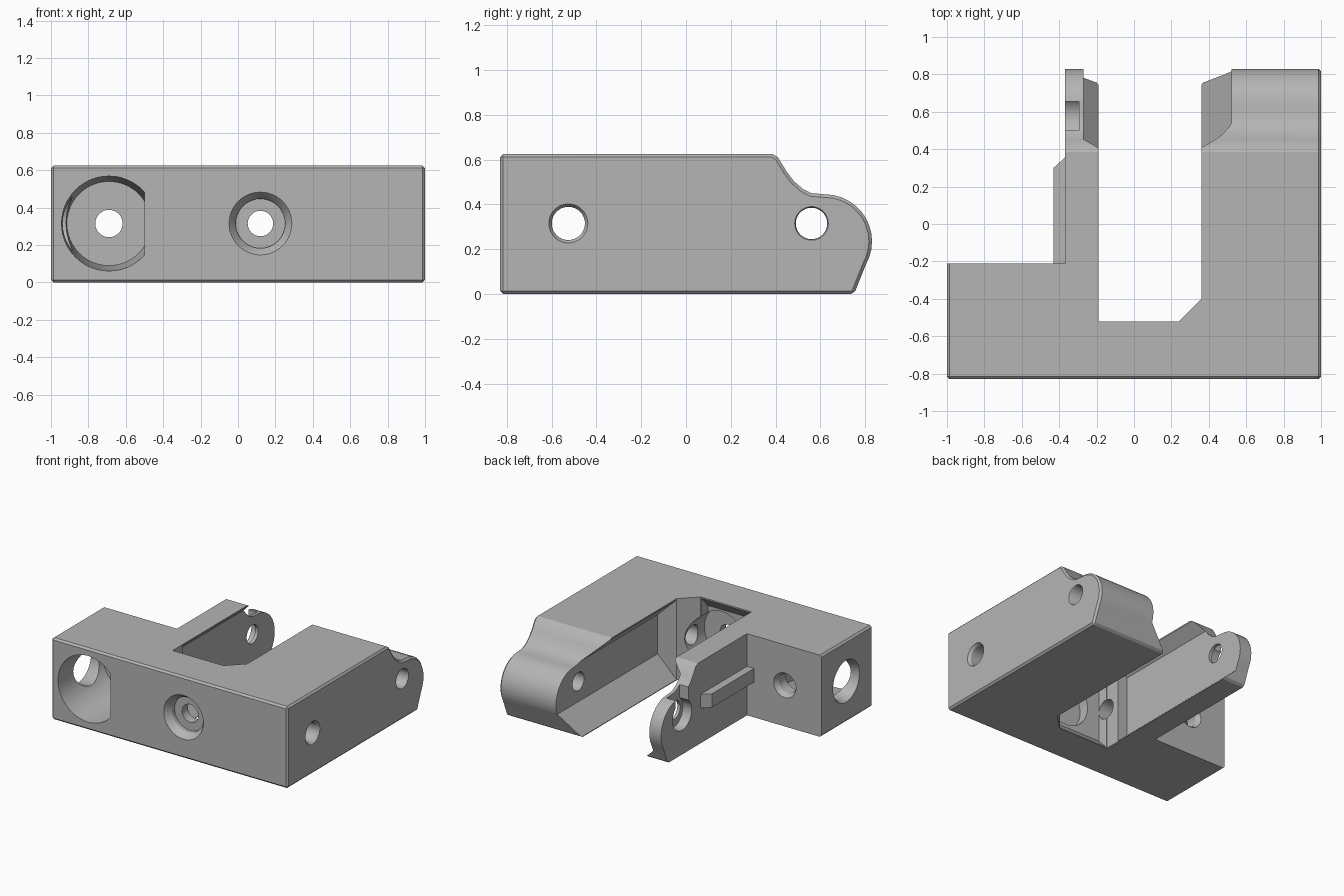
import bpy, bmesh, math
from mathutils import Vector

cube = bpy.data.objects.get("Cube")
if cube:
    bpy.data.objects.remove(cube, do_unlink=True)

grey = bpy.data.materials.new("plain_grey")
grey.use_nodes = True
grey.diffuse_color = (0.46, 0.46, 0.46, 1)
grey.node_tree.nodes["Principled BSDF"].inputs["Base Color"].default_value = (0.46, 0.46, 0.46, 1)


def finish(bm, name):
    bmesh.ops.recalc_face_normals(bm, faces=bm.faces[:])
    mesh = bpy.data.meshes.new(name)
    bm.to_mesh(mesh)
    bm.free()
    obj = bpy.data.objects.new(name, mesh)
    mesh.materials.append(grey)
    bpy.context.collection.objects.link(obj)
    return obj


def prism(name, points, axis, lo, hi, bevel=0):
    """Extrude a profile along one axis; points hold the other two coordinates in order."""
    bm = bmesh.new()

    def place(p, t):
        c = list(p)
        c.insert(axis, t)
        return bm.verts.new(c)
    face = bm.faces.new([place(p, lo) for p in points])
    out = bmesh.ops.extrude_face_region(bm, geom=[face])
    step = Vector((0, 0, 0))
    step[axis] = hi - lo
    bmesh.ops.translate(bm, vec=step, verts=[v for v in out["geom"] if isinstance(v, bmesh.types.BMVert)])
    bmesh.ops.recalc_face_normals(bm, faces=bm.faces[:])
    if bevel:
        sharp = [e for e in bm.edges if e.calc_face_angle(0) > math.radians(50)]
        bmesh.ops.bevel(bm, geom=sharp, offset=bevel, segments=1, affect='EDGES')
    return finish(bm, name)


def box(name, x, y, z):
    return prism(name, [(x[0], y[0]), (x[1], y[0]), (x[1], y[1]), (x[0], y[1])], 2, *z)


def lathe(name, origin, direction, rings, flat_x=None):
    """Turned solid from (distance, radius) rings, optionally cut flat at one x."""
    bm = bmesh.new()
    turn = Vector(direction).to_track_quat('Z', 'Y')
    n = 48
    loops = []
    for d, r in rings:
        loops.append([bm.verts.new(Vector(origin) + turn @ Vector(
            (r * math.cos(math.tau * i / n), r * math.sin(math.tau * i / n), d))) for i in range(n)])
    for a, b in zip(loops, loops[1:]):
        for i in range(n):
            bm.faces.new((a[i], a[(i + 1) % n], b[(i + 1) % n], b[i]))
    bm.faces.new(loops[0])
    bm.faces.new(loops[-1])
    if flat_x is not None:
        geom = bm.verts[:] + bm.edges[:] + bm.faces[:]
        bmesh.ops.bisect_plane(bm, geom=geom, plane_co=(flat_x, 0, 0), plane_no=(1, 0, 0), clear_outer=True)
        bmesh.ops.holes_fill(bm, edges=[e for e in bm.edges if e.is_boundary])
    return finish(bm, name)


def modify(body, tool, operation='DIFFERENCE'):
    mod = body.modifiers.new("cut", 'BOOLEAN')
    mod.operation = operation
    mod.solver = 'EXACT'
    mod.object = tool
    bpy.context.view_layer.objects.active = body
    bpy.ops.object.modifier_apply(modifier=mod.name)
    bpy.data.objects.remove(tool, do_unlink=True)


# Body: side profile with a rounded ear at the back
ear = [(0.62 + 0.21 * math.cos(a), 0.235 + 0.21 * math.sin(a))
       for a in (math.radians(-30 + 10 * i) for i in range(13))]
swoop = [(0.56, 0.45), (0.52, 0.47), (0.48, 0.505), (0.45, 0.545), (0.41, 0.61), (0.385, 0.625)]
profile = [(-0.83, 0), (0.75, 0)] + ear + swoop + [(-0.83, 0.625)]
body = prism("bracket_body", profile, 0, -1, 1, bevel=0.014)

# Rear notch beside the left-hand fin, and the open slot between the arms
modify(body, box("notch", (-1.2, -0.37), (-0.21, 1), (-0.2, 1)))
slot = [(-0.19, -0.52), (0.24, -0.52), (0.36, -0.4), (0.36, 1), (-0.19, 1)]
modify(body, prism("slot", slot, 2, -0.2, 1))

# Undercut channels with sloped lips in the arms and the front wall
arms = [(-0.19, 0.005), (0.36, 0.005), (0.52, 0.16), (0.52, 0.46),
        (0.36, 0.615), (-0.19, 0.615), (-0.27, 0.54), (-0.27, 0.08)]
modify(body, prism("arm_channel", arms, 1, -0.4, 1))
wall = [(-0.35, 0.005), (-0.52, 0.005), (-0.6, 0.09), (-0.6, 0.53), (-0.52, 0.615), (-0.35, 0.615)]
modify(body, prism("wall_channel", wall, 0, -0.185, 0.235))

# Large front bore with a flat side, and its small rear screw hole
modify(body, lathe("front_bore", (-0.69, -0.9, 0.315), (0, 1, 0),
                   [(0, 0.256), (0.45, 0.24), (0.57, 0.225)], flat_x=-0.5))
modify(body, lathe("rear_hole", (-0.69, -0.5, 0.315), (0, 1, 0),
                   [(0, 0.073), (0.255, 0.073), (0.3, 0.1)]))

# Countersunk front hole, opening into a round recess in the slot
modify(body, lathe("slot_recess", (0.12, -0.68, 0.315), (0, 1, 0), [(0, 0.2), (0.3, 0.2)]))
modify(body, lathe("front_hole", (0.12, -0.85, 0.315), (0, 1, 0),
                   [(0, 0.185), (0.035, 0.155), (0.07, 0.132), (0.1, 0.132)]))
modify(body, lathe("front_screw", (0.12, -0.9, 0.315), (0, 1, 0), [(0, 0.068), (0.4, 0.068)]))

# Sideways holes through the front bar and both ears
modify(body, lathe("side_hole", (1.02, -0.525, 0.315), (-1, 0, 0),
                   [(0, 0.1), (0.04, 0.074), (1.8, 0.074)]))
modify(body, lathe("end_hole", (-1.02, -0.51, 0.315), (1, 0, 0),
                   [(0, 0.17), (0.05, 0.145), (0.3, 0.145)]))
modify(body, lathe("ear_hole", (1.02, 0.56, 0.315), (-1, 0, 0),
                   [(0, 0.085), (0.03, 0.07), (1.6, 0.07)]))

# Drop-in slot on the outside of the fin
modify(body, lathe("fin_pocket", (-0.5, 0.575, 0.3), (1, 0, 0), [(0, 0.115), (0.205, 0.115)]))
modify(body, box("fin_slot", (-0.5, -0.295), (0.5, 0.655), (0.3, 0.8)))

# Guide rib on the outside of the fin
rib = [(-0.36, -0.215), (-0.43, -0.215), (-0.43, 0.3), (-0.37, 0.355), (-0.36, 0.355)]
modify(body, prism("guide_rib", rib, 2, 0.27, 0.375), 'UNION')

# Smooth rounds, crisp edges
bpy.ops.object.select_all(action='DESELECT')
body.select_set(True)
bpy.context.view_layer.objects.active = body
bpy.ops.object.shade_smooth_by_angle(angle=math.radians(28))
